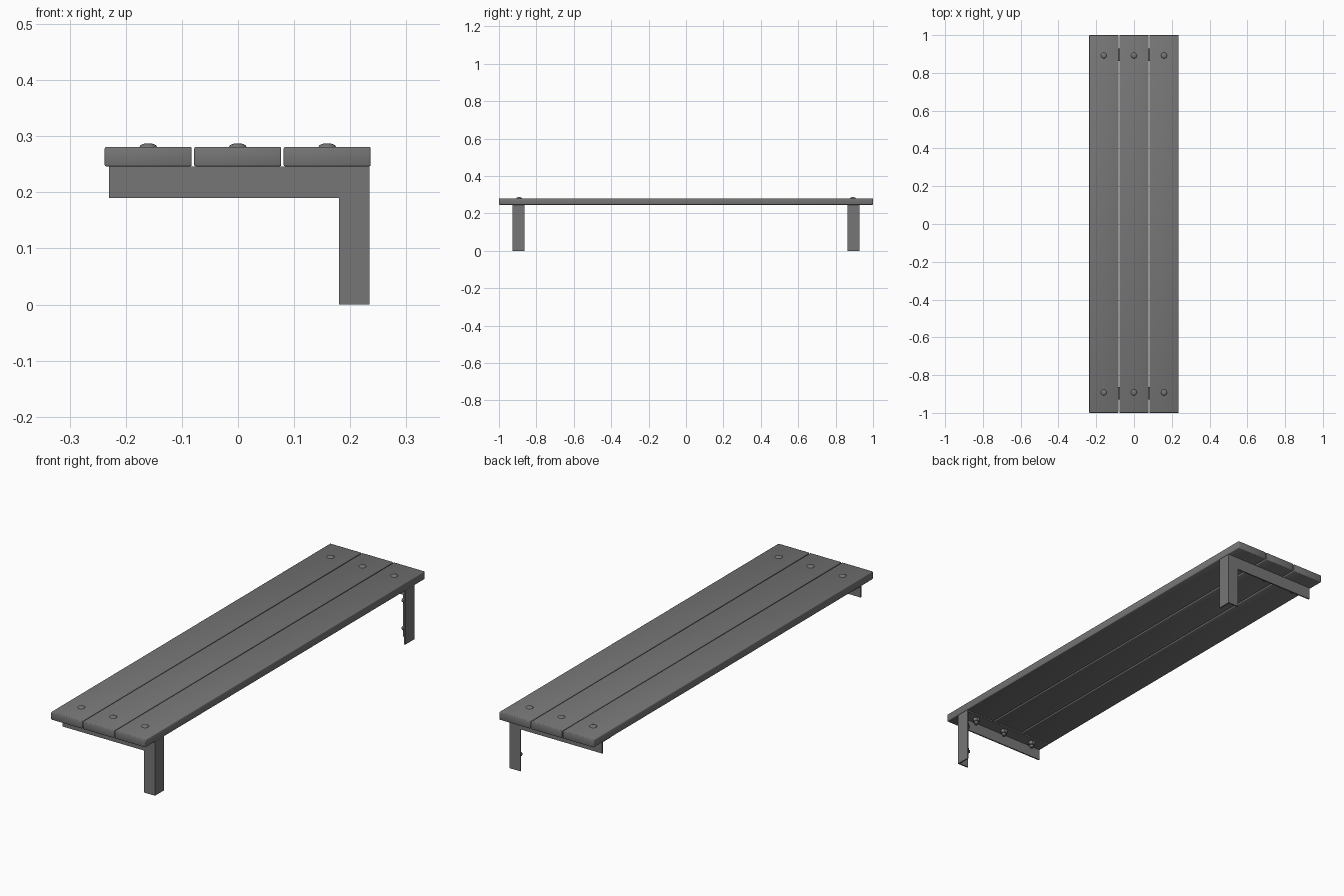
import bpy, bmesh, math
from mathutils import Matrix, Vector

if "Cube" in bpy.data.objects:
    bpy.data.objects.remove(bpy.data.objects["Cube"])

T = 0.006                      # steel thickness
TOP, BACK, FRONT = 0.246, 0.234, -0.23
Y_IN, Y_OUT, Y_BOLT = 0.864, 0.928, 0.892

DARK = bpy.data.materials.new("dark_grey")
DARK.diffuse_color = (0.18, 0.18, 0.18, 1)
DARK.use_nodes = True
DARK.node_tree.nodes["Principled BSDF"].inputs["Base Color"].default_value = DARK.diffuse_color


def finish(name, bm, mirror=False, bevel=0, angle=35):
    bmesh.ops.recalc_face_normals(bm, faces=bm.faces)
    mesh = bpy.data.meshes.new(name)
    bm.to_mesh(mesh)
    bm.free()
    mesh.materials.append(DARK)
    ob = bpy.data.objects.new(name, mesh)
    bpy.context.collection.objects.link(ob)
    if bevel:
        m = ob.modifiers.new("bevel", 'BEVEL')
        m.width, m.segments = bevel, 2
    if mirror:
        m = ob.modifiers.new("mirror", 'MIRROR')
        m.use_axis = (False, True, False)
    bpy.ops.object.select_all(action='DESELECT')
    bpy.context.view_layer.objects.active = ob
    ob.select_set(True)
    bpy.ops.object.shade_smooth_by_angle(angle=math.radians(angle))
    return ob


def extrude_xz(bm, points, y0, y1):
    face = bm.faces.new([bm.verts.new((x, y0, z)) for x, z in points])
    new = bmesh.ops.extrude_face_region(bm, geom=[face])["geom"]
    verts = [g for g in new if isinstance(g, bmesh.types.BMVert)]
    bmesh.ops.translate(bm, verts=verts, vec=(0, y1 - y0, 0))


def lathe(bm, profile, steps, matrix):
    """Closed spin of (radius, height) rings, placed by matrix."""
    rings = []
    for r, h in profile:
        rings.append([bm.verts.new(matrix @ Vector((r * math.cos(a), r * math.sin(a), h)))
                      for a in (2 * math.pi * i / steps for i in range(steps))])
    for lo, hi in zip(rings, rings[1:]):
        for i in range(steps):
            j = (i + 1) % steps
            bm.faces.new((lo[i], lo[j], hi[j], hi[i]))
    bm.faces.new(rings[0])
    bm.faces.new(rings[-1])


def nut_and_stud(bm, matrix):
    lathe(bm, [(0.016, 0), (0.016, 0.014), (0.014, 0.016)], 6, matrix)
    lathe(bm, [(0.009, 0.015), (0.009, 0.026), (0.006, 0.029)], 16, matrix)


# Three seat planks, softly shaded over rounded edges
for i, x in enumerate((-0.16, -0.0005, 0.159)):
    bm = bmesh.new()
    bmesh.ops.create_cube(bm, size=1, matrix=Matrix.Translation((x, 0, 0.2635))
                          @ Matrix.Diagonal((0.155, 2.0, 0.035, 1)))
    finish(f"seat_plank_{i + 1}", bm, bevel=0.003, angle=180)

# Angle-iron brackets: thin flange under the seat and along the wall, plus outer web
bm = bmesh.new()
extrude_xz(bm, [(FRONT, TOP), (BACK, TOP), (BACK, 0), (BACK - T, 0),
                (BACK - T, TOP - T), (FRONT, TOP - T)], Y_IN, Y_OUT)
extrude_xz(bm, [(FRONT, TOP - T), (BACK - T, TOP - T), (BACK - T, 0), (0.18, 0),
                (0.18, 0.19), (FRONT, 0.19)], Y_OUT - T, Y_OUT)
finish("wall_brackets", bm, mirror=True)

# Domed seat bolts above, nuts below the flange
dome = [(0.0155 * math.cos(a), 0.0063 * math.sin(a))
        for a in (math.radians(d) for d in (0, 20, 40, 60, 75, 86))]
bm = bmesh.new()
for x in (-0.16, -0.0005, 0.159):
    lathe(bm, dome, 20, Matrix.Translation((x, Y_BOLT, 0.281)))
finish("seat_bolt_heads", bm, mirror=True)

bm = bmesh.new()
for x in (-0.16, -0.0005, 0.159):
    nut_and_stud(bm, Matrix.Translation((x, Y_BOLT, TOP - T)) @ Matrix.Rotation(math.pi, 4, 'X'))
finish("seat_bolt_nuts", bm, mirror=True)

# Wall bolts on the inner face of the upright flange
bm = bmesh.new()
for z in (0.057, 0.183):
    nut_and_stud(bm, Matrix.Translation((BACK - T, Y_BOLT, z)) @ Matrix.Rotation(-math.pi / 2, 4, 'Y'))
finish("wall_bolts", bm, mirror=True)
